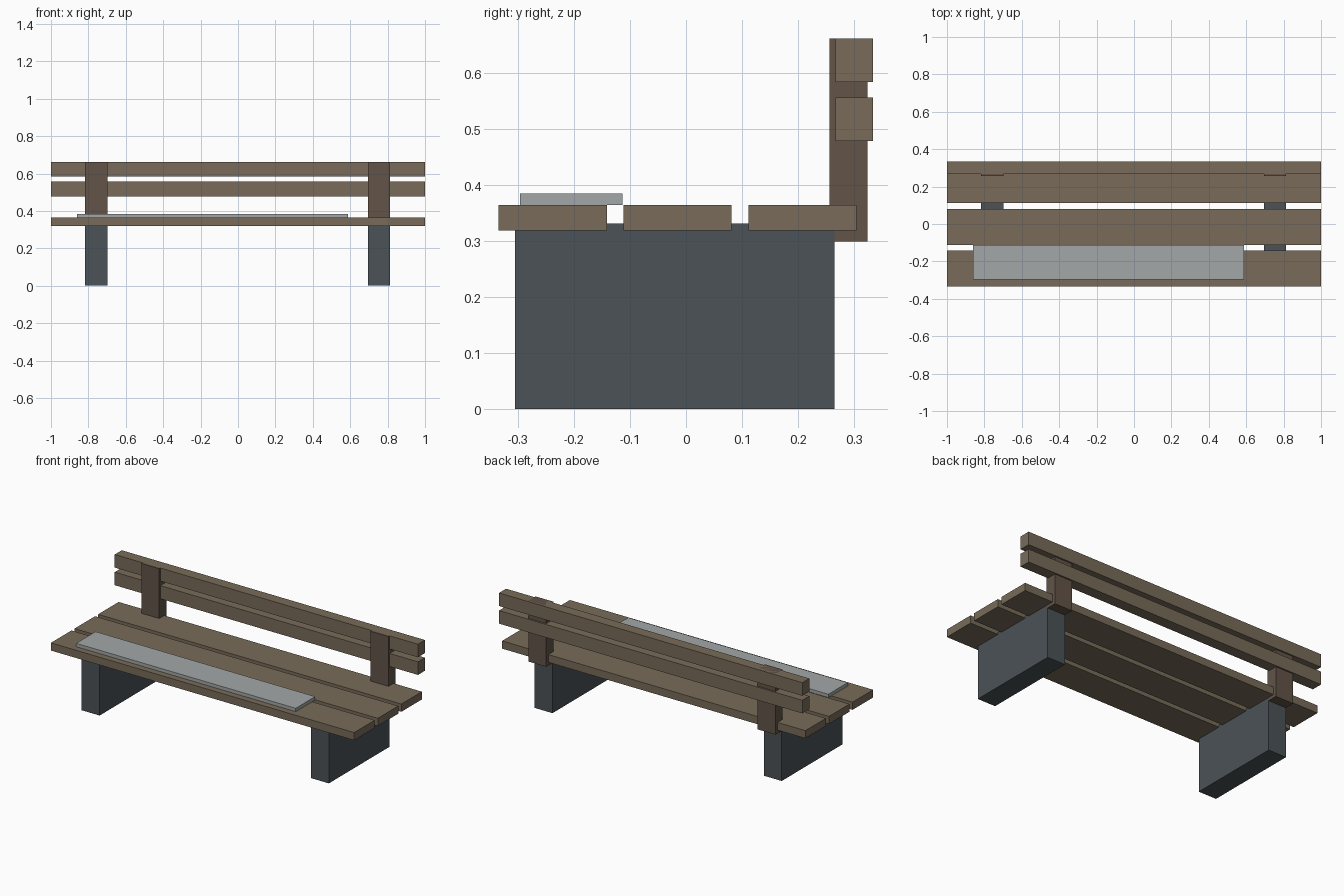
import bpy
import bmesh

if "Cube" in bpy.data.objects:
    bpy.data.objects.remove(bpy.data.objects["Cube"])


def material(name, rgb):
    m = bpy.data.materials.new(name)
    m.diffuse_color = (*rgb, 1)
    m.use_nodes = True
    m.node_tree.nodes["Principled BSDF"].inputs["Base Color"].default_value = m.diffuse_color
    return m


WOOD = material("wood", (0.19, 0.148, 0.102))
DARK_WOOD = material("dark_wood", (0.122, 0.088, 0.065))
STONE = material("dark_stone", (0.07, 0.085, 0.093))
PALE = material("pale_grey", (0.37, 0.39, 0.39))


def box(name, x, y, z, mat):
    """Box from (min, max) ranges on each axis."""
    bm = bmesh.new()
    bmesh.ops.create_cube(bm, size=1)
    for v in bm.verts:
        for i, (lo, hi) in enumerate((x, y, z)):
            v.co[i] = lo if v.co[i] < 0 else hi
    mesh = bpy.data.meshes.new(name)
    bm.to_mesh(mesh)
    bm.free()
    mesh.materials.append(mat)
    ob = bpy.data.objects.new(name, mesh)
    bpy.context.collection.objects.link(ob)
    return ob


FULL = (-1, 1)

# Seat planks
for i in range(3):
    y0 = -0.334 + i * 0.2225
    box(f"seat_plank_{i + 1}", FULL, (y0, y0 + 0.193), (0.318, 0.364), WOOD)

# Backrest planks
for name, z0 in (("lower", 0.478), ("upper", 0.583)):
    box(f"{name}_back_plank", FULL, (0.267, 0.333), (z0, z0 + 0.078), WOOD)

# Block legs and the posts that carry the backrest
for side, cx in (("left", -0.758), ("right", 0.754)):
    x = (cx - 0.059, cx + 0.059)
    box(f"{side}_leg", x, (-0.305, 0.265), (0, 0.331), STONE)
    box(f"{side}_back_post", x, (0.256, 0.324), (0.299, 0.661), DARK_WOOD)

# Thin pale sheet lying on the front plank
box("seat_sheet", (-0.86, 0.588), (-0.296, -0.113), (0.364, 0.384), PALE)
